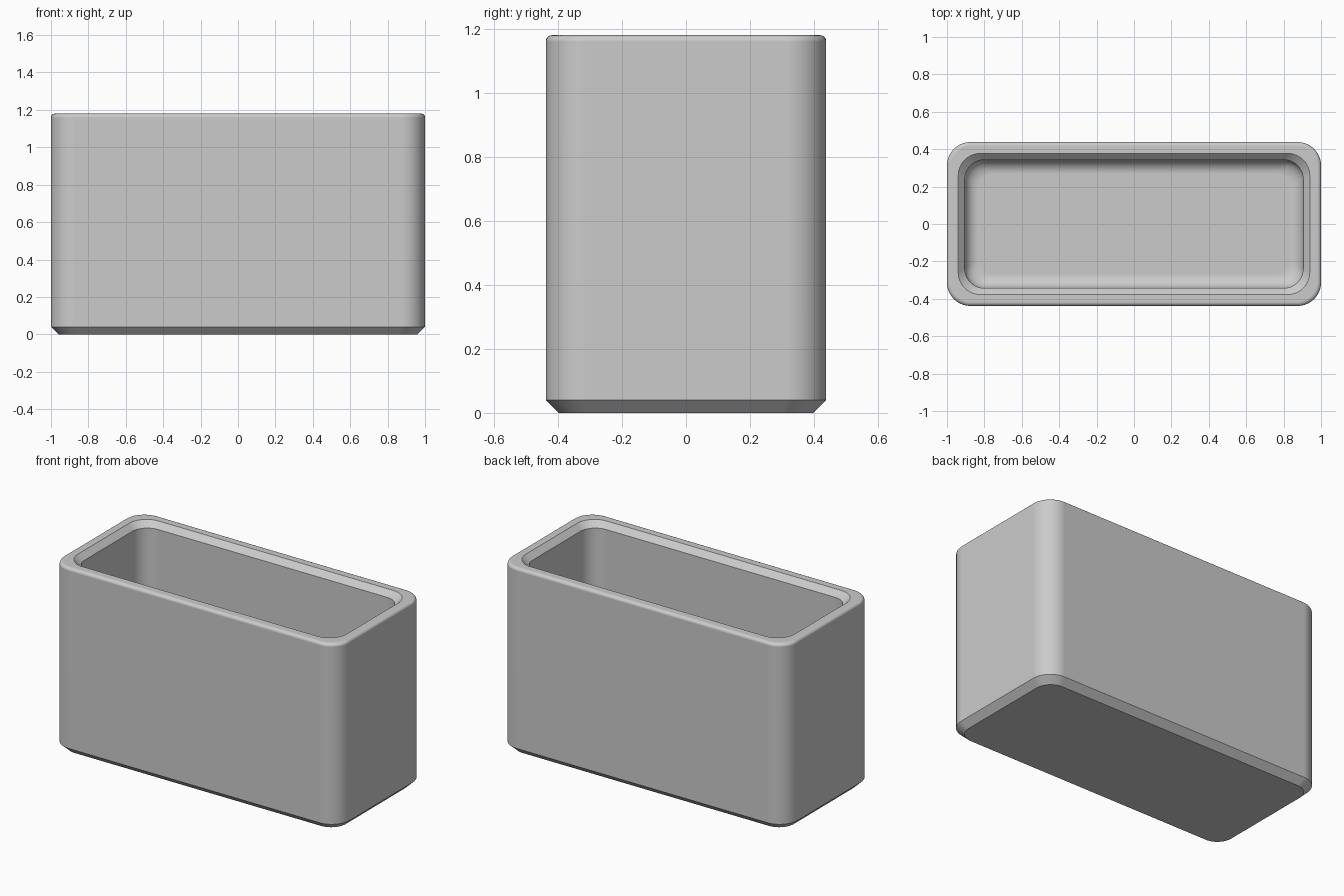
import bpy
import bmesh
import math

cube = bpy.data.objects.get("Cube")
if cube:
    bpy.data.objects.remove(cube, do_unlink=True)

HALF_X, HALF_Y, HEIGHT = 1.0, 0.438, 1.18
FLOOR_Z = 0.09        # top of the inner floor
WALL = 0.095          # wall thickness
RIM = 0.06            # width of the flat rim, including its rounded edge
CHAMFER = 0.04        # bevel under the base
LIP = 0.035           # bevel inside the rim
EDGE = 0.02           # rounding of the outer top edge
FILLET = 0.075        # rounding between inner walls and floor
CORNER_STEPS = 10

grey = bpy.data.materials.new("light grey")
grey.use_nodes = True
colour = (0.6, 0.6, 0.6, 1)
grey.diffuse_color = colour
grey.node_tree.nodes["Principled BSDF"].inputs["Base Color"].default_value = colour


def ring(bm, inset, z, radius):
    """Rounded rectangle of vertices, inset from the outer size."""
    cx, cy = HALF_X - inset - radius, HALF_Y - inset - radius
    verts = []
    for quarter, (sx, sy) in enumerate([(1, 1), (-1, 1), (-1, -1), (1, -1)]):
        for i in range(CORNER_STEPS + 1):
            a = (quarter + i / CORNER_STEPS) * math.pi / 2
            verts.append(bm.verts.new((sx * cx + radius * math.cos(a),
                                       sy * cy + radius * math.sin(a), z)))
    return verts


# Wall section as (inset, height, corner radius), from the base up and inside
section = [(CHAMFER, 0, 0.1), (0, CHAMFER, 0.125)]
for i in range(6):
    a = i / 5 * math.pi / 2
    section.append((EDGE * (1 - math.cos(a)),
                    HEIGHT - EDGE * (1 - math.sin(a)), 0.125 - EDGE * (1 - math.cos(a)) / 2))
section += [(RIM, HEIGHT, 0.12), (WALL, HEIGHT - LIP, 0.105)]
for i in range(9):
    a = i / 8 * math.pi / 2
    section.append((WALL + FILLET * (1 - math.cos(a)),
                    FLOOR_Z + FILLET * (1 - math.sin(a)), 0.105 - 0.025 * i / 8))

# Loft the section rings into one shell
bm = bmesh.new()
rings = [ring(bm, *row) for row in section]
for low, high in zip(rings, rings[1:]):
    for i in range(len(low)):
        j = (i + 1) % len(low)
        bm.faces.new((low[i], low[j], high[j], high[i]))
bm.faces.new(list(reversed(rings[0])))   # underside
bm.faces.new(rings[-1])                  # inner floor

mesh = bpy.data.meshes.new("open_box")
bm.to_mesh(mesh)
bm.free()
mesh.materials.append(grey)
box = bpy.data.objects.new("open_box", mesh)
bpy.context.collection.objects.link(box)

# Smooth rounded parts, keep bevel edges crisp
bpy.ops.object.select_all(action="DESELECT")
box.select_set(True)
bpy.context.view_layer.objects.active = box
bpy.ops.object.shade_smooth_by_angle(angle=math.radians(30))
normals = box.modifiers.new("Weighted normals", "WEIGHTED_NORMAL")
normals.keep_sharp = True
